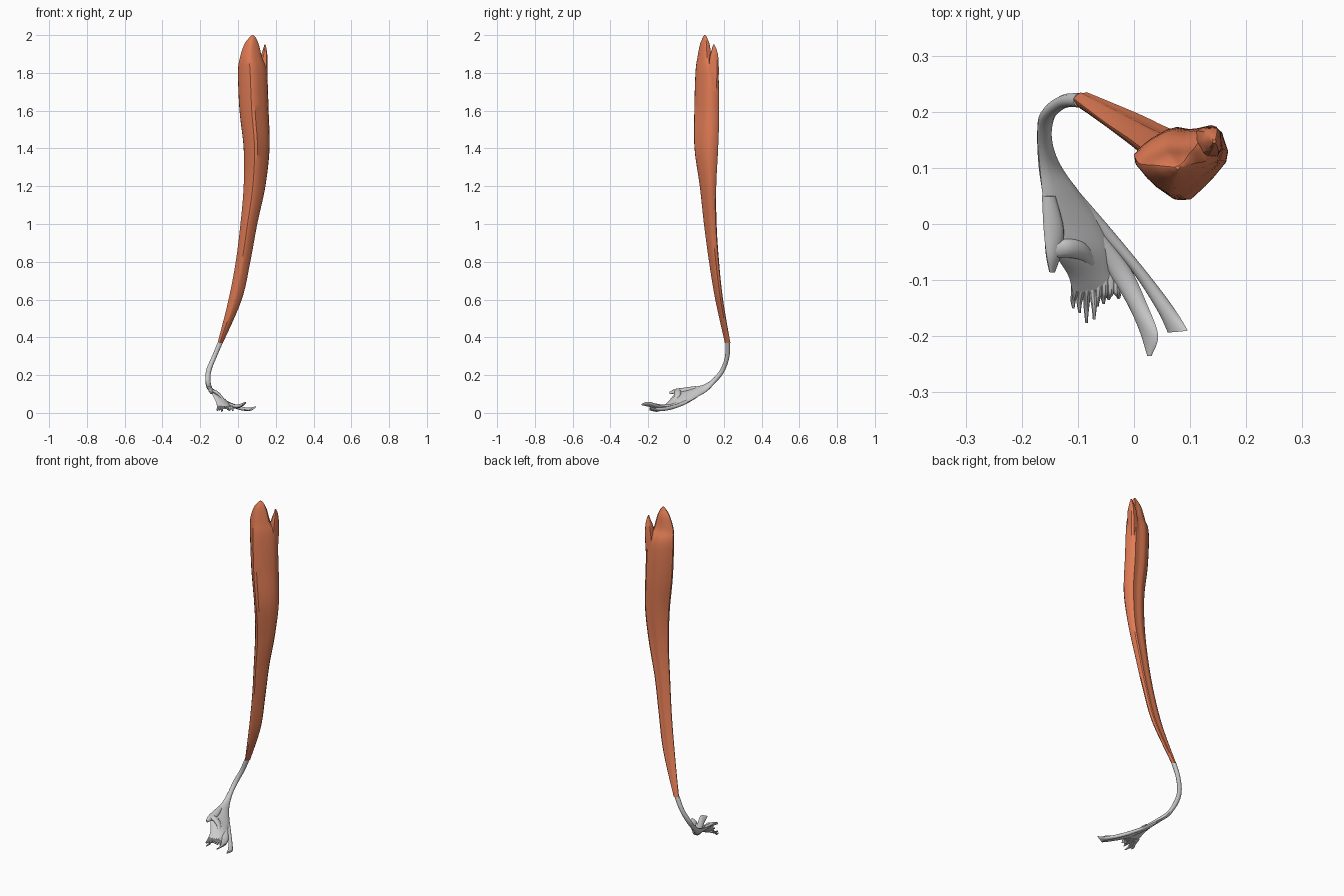
import bpy, bmesh, math, random
from mathutils import Vector

if "Cube" in bpy.data.objects:
    bpy.data.objects.remove(bpy.data.objects["Cube"])

random.seed(4)
orange = bpy.data.materials.new("muscle_orange")
orange.diffuse_color = (0.75, 0.2, 0.09, 1)
orange.use_nodes = True
orange.node_tree.nodes["Principled BSDF"].inputs["Base Color"].default_value = orange.diffuse_color


def catmull(a, b, c, d, t):
    return 0.5 * (2 * b + (c - a) * t + (2 * a - 5 * b + 4 * c - d) * t * t
                  + (3 * b - a - 3 * c + d) * t ** 3)


def loft(name, rings, steps=5, angle=40, mat=None):
    """Skin a list of equal-length point rings, smoothed along the length."""
    last = len(rings) - 1
    fine = []
    for i in range(last):
        q = [rings[max(0, min(last, i + k))] for k in (-1, 0, 1, 2)]
        fine += [[catmull(*p, s / steps) for p in zip(*q)] for s in range(steps)]
    fine.append(rings[-1])
    bm = bmesh.new()
    rows = [[bm.verts.new(p) for p in r] for r in fine]
    n = len(rows[0])
    for a, b in zip(rows, rows[1:]):
        for j in range(n):
            k = (j + 1) % n
            bm.faces.new((a[j], a[k], b[k], b[j]))
    bm.faces.new(rows[0][::-1])
    bm.faces.new(rows[-1])
    bmesh.ops.recalc_face_normals(bm, faces=bm.faces)
    me = bpy.data.meshes.new(name)
    bm.to_mesh(me)
    bm.free()
    ob = bpy.data.objects.new(name, me)
    bpy.context.collection.objects.link(ob)
    if mat:
        me.materials.append(mat)
    smooth(ob, angle)
    return ob


def smooth(ob, angle=40):
    bpy.ops.object.select_all(action='DESELECT')
    bpy.context.view_layer.objects.active = ob
    ob.select_set(True)
    bpy.ops.object.shade_smooth_by_angle(angle=math.radians(angle))


def outline(poly):
    """Round the corners of a polygon and fit it to the unit square."""
    pts = [Vector(p) for p in poly]
    pts = [a.lerp(b, f) for a, b in zip(pts, pts[1:] + pts[:1]) for f in (0.2, 0.8)]
    lo = [min(p[k] for p in pts) for k in (0, 1)]
    hi = [max(p[k] for p in pts) for k in (0, 1)]
    return [[(p[k] - lo[k]) / (hi[k] - lo[k]) for k in (0, 1)] for p in pts]


def belly(name, poly, rows):
    """Muscle belly: the outline fitted to the x and y range at each height."""
    shape = outline(poly)
    rings = [[Vector((x0 + u * (x1 - x0), y0 + v * (y1 - y0), z)) for u, v in shape]
             for z, x0, x1, y0, y1 in rows]
    return loft(name, rings, 6, 35, orange)


def ribbon(name, rows, sides=12):
    """Flattened band: each row is left edge, right edge, half thickness."""
    mids = [(Vector(l) + Vector(r)) / 2 for l, r, t in rows]
    rings = []
    for i, (l, r, t) in enumerate(rows):
        w = (Vector(r) - Vector(l)) / 2
        tan = mids[min(i + 1, len(mids) - 1)] - mids[max(i - 1, 0)]
        nor = w.cross(tan).normalized() * t
        rings.append([mids[i] + w * math.cos(a) + nor * math.sin(a)
                      for a in (2 * math.pi * k / sides for k in range(sides))])
    return loft(name, rings)


# Main muscle belly
main = belly("muscle_belly",
             [(0, .58), (.22, .22), (.48, 0), (.76, .28), (1, .6),
              (.88, 1), (.62, .93), (.42, .97), (.15, .78)],
             [(.37, -.108, -.08, .206, .235), (.6, -.05, .02, .155, .196),
              (.8, -.012, .065, .122, .175), (1.0, .013, .102, .095, .162),
              (1.2, .03, .145, .073, .16), (1.4, .03, .167, .045, .17),
              (1.6, .008, .162, .044, .176), (1.8, .0, .153, .05, .17),
              (1.88, .01, .128, .06, .138), (1.95, .033, .11, .074, .125),
              (1.985, .058, .095, .088, .112), (2.0, .074, .082, .097, .104)])

# Smaller rear peak, merged into the belly to leave the notch at the top
peak = belly("rear_peak", [(0, .5), (.3, 0), (1, .1), (.95, 1), (.2, .95)],
             [(1.55, .1, .14, .12, .155), (1.75, .1, .154, .115, .172),
              (1.87, .115, .156, .122, .172), (1.92, .131, .152, .135, .163),
              (1.95, .14, .146, .144, .15)])
mod = main.modifiers.new("merge", 'BOOLEAN')
mod.operation, mod.object, mod.solver = 'UNION', peak, 'EXACT'
bpy.context.view_layer.objects.active = main
bpy.ops.object.modifier_apply(modifier=mod.name)
bpy.data.objects.remove(peak)
smooth(main, 35)

# Tendon that bends forward and fans into a tilted sheet
ribbon("tendon", [
    ((-.108, .217, .372), (-.08, .224, .372), .013),
    ((-.138, .215, .30), (-.111, .222, .30), .012),
    ((-.166, .193, .235), (-.139, .2, .23), .012),
    ((-.172, .162, .19), (-.147, .16, .175), .013),
    ((-.168, .105, .153), (-.136, .112, .117), .012),
    ((-.163, .05, .137), (-.098, .058, .085), .012),
    ((-.159, 0, .128), (-.058, .003, .055), .011),
    ((-.146, -.045, .115), (-.035, -.05, .036), .010),
    ((-.118, -.09, .06), (-.035, -.095, .03), .008),
    ((-.11, -.12, .035), (-.035, -.118, .025), .004)])

# Short upper slip and the raised lip beside it
ribbon("inner_slip", [
    ((-.164, .05, .137), (-.14, .05, .127), .009),
    ((-.161, -.01, .13), (-.125, -.01, .115), .009),
    ((-.156, -.055, .125), (-.132, -.055, .105), .009),
    ((-.15, -.086, .112), (-.142, -.086, .1), .004)])
ribbon("raised_lip", [
    ((-.15, -.03, .122), (-.145, -.062, .115), .008),
    ((-.12, -.027, .112), (-.118, -.06, .105), .011),
    ((-.095, -.03, .09), (-.09, -.066, .08), .010),
    ((-.073, -.045, .06), (-.068, -.085, .05), .006)])

# Two long slips
ribbon("outer_long_slip", [
    ((-.125, .05, .095), (-.1, .06, .085), .008),
    ((-.075, -.005, .06), (-.048, 0, .052), .009),
    ((-.033, -.05, .038), (.002, -.06, .032), .010),
    ((.004, -.095, .024), (.048, -.118, .02), .010),
    ((.042, -.155, .016), (.078, -.16, .022), .009),
    ((.06, -.193, .012), (.096, -.19, .034), .005)])
ribbon("middle_long_slip", [
    ((-.115, .04, .085), (-.09, .04, .075), .008),
    ((-.085, -.02, .06), (-.05, -.02, .05), .010),
    ((-.047, -.085, .038), (-.006, -.08, .034), .011),
    ((-.015, -.137, .03), (.022, -.14, .04), .010),
    ((.009, -.188, .032), (.043, -.198, .058), .007),
    ((.024, -.235, .042), (.031, -.235, .047), .003)])

# Ragged fringe along the front of the sheet
tips = [-.15, -.158, -.176, -.17, -.147, -.142, -.135, -.133]
for i, y in enumerate(tips):
    x = -.105 + i * .0105
    z = random.uniform(.01, .028)
    dx = random.uniform(-.004, .004)
    ribbon(f"fringe_strand_{i + 1}", [
        ((x - .008, -.09, .047 - i * .002), (x + .008, -.09, .043 - i * .002), .007),
        ((x - .007, -.12, .031), (x + .007, -.12, .027), .007),
        ((x - .005 + dx, (y - .12) / 2, z + .002), (x + .005 + dx, (y - .12) / 2, z), .006),
        ((x - .002 + dx, y, z), (x + .002 + dx, y, z - .002), .003)], 8)
